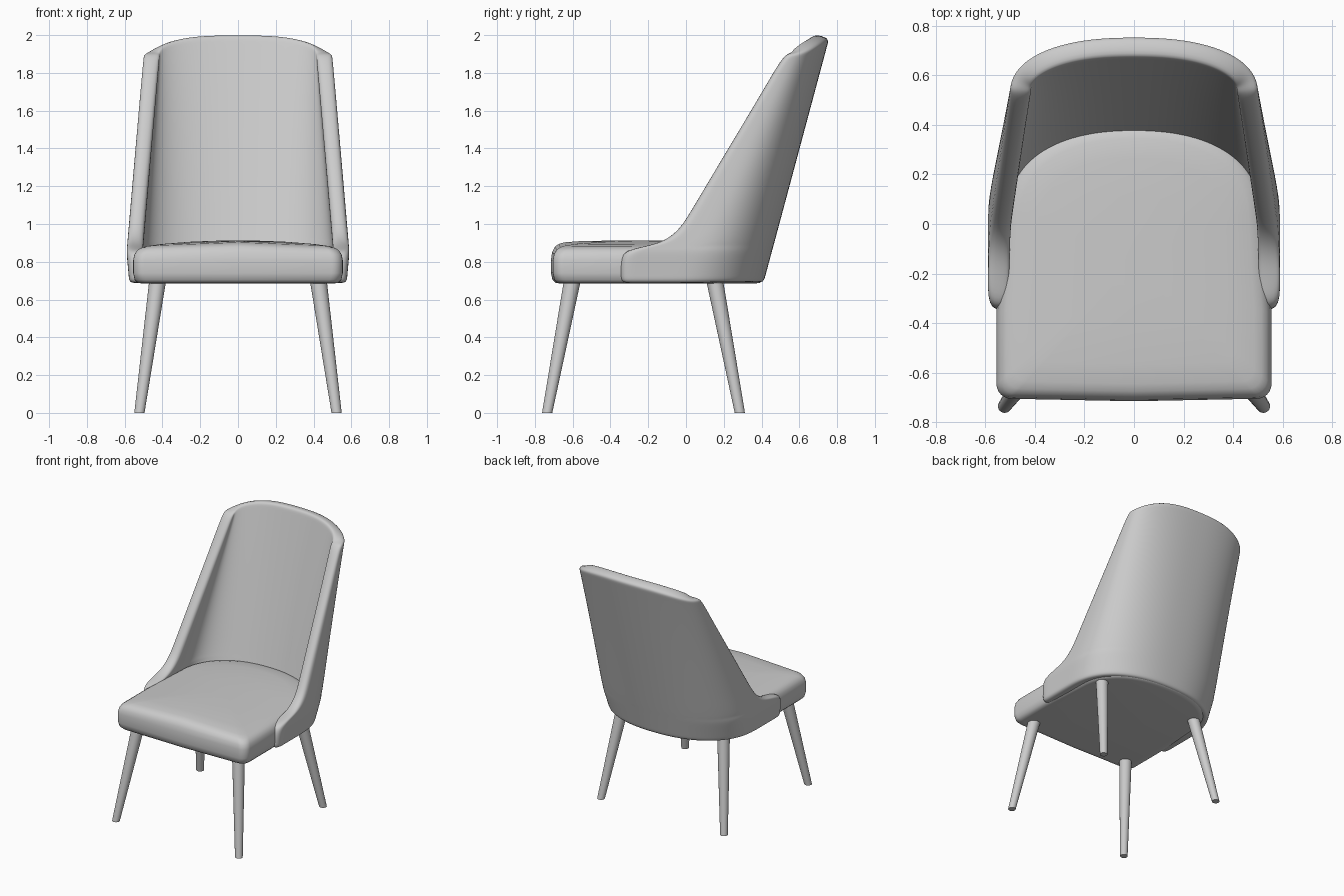
import bpy, bmesh, math
from mathutils import Vector

cube = bpy.data.objects.get("Cube")
if cube:
    bpy.data.objects.remove(cube)

grey = bpy.data.materials.new("light_grey")
grey.use_nodes = True
grey.diffuse_color = (0.6, 0.6, 0.6, 1)
grey.node_tree.nodes["Principled BSDF"].inputs["Base Color"].default_value = (0.6, 0.6, 0.6, 1)


def make_object(name, bm):
    bmesh.ops.recalc_face_normals(bm, faces=bm.faces)
    mesh = bpy.data.meshes.new(name)
    bm.to_mesh(mesh)
    bm.free()
    mesh.materials.append(grey)
    for p in mesh.polygons:
        p.use_smooth = True
    obj = bpy.data.objects.new(name, mesh)
    bpy.context.collection.objects.link(obj)
    return obj


def bridge(bm, a, b, closed):
    n = len(a)
    for i in range(n if closed else n - 1):
        j = (i + 1) % n
        bm.faces.new((a[i], a[j], b[j], b[i]))


def resample(points, count):
    """Evenly spaced points along a polyline."""
    dist = [0.0]
    for p, q in zip(points, points[1:]):
        dist.append(dist[-1] + (q - p).length)
    result, k = [], 0
    for i in range(count):
        target = dist[-1] * i / (count - 1)
        while k < len(points) - 2 and dist[k + 1] < target:
            k += 1
        t = (target - dist[k]) / max(dist[k + 1] - dist[k], 1e-9)
        result.append(points[k].lerp(points[k + 1], min(t, 1)))
    return result


def oval(a, n=2.3):
    c, s = math.cos(a), math.sin(a)
    return math.copysign(abs(c) ** (2 / n), c), abs(s) ** (2 / n)


# Wrap-around back shell: horizontal U sections, front edge as (z, y)
FRONT_EDGE = [(0.683, -0.345), (0.72, -0.35), (0.79, -0.35), (0.85, -0.335),
              (0.875, -0.27), (0.895, -0.17), (0.925, -0.10), (0.97, -0.045),
              (1.03, 0.0), (1.2, 0.10), (1.42, 0.232), (1.65, 0.37),
              (1.82, 0.47), (1.88, 0.51), (1.905, 0.54)]


def back_y(z):
    return 0.41 + (z - 0.685) * 0.268


def half_width(z):
    return 0.59 - 0.086 * (z - 0.85) if z > 0.85 else 0.59 - 0.09 * (0.85 - z)


bm = bmesh.new()
previous = None
for z, front in FRONT_EDGE:
    v = (z - 0.685) / 1.22
    w, depth = half_width(z), 0.44 - 0.25 * v
    side_y = max(back_y(z) - depth, front + 0.01)
    depth = back_y(z) - side_y
    path = [Vector((w, front, z))]
    for i in range(61):
        ox, oy = oval(math.pi * i / 60)
        path.append(Vector((w * ox, side_y + depth * oy, z)))
    path.append(Vector((-w, front, z)))
    row = []
    for p in resample(path, 29):
        # the top edge arches upward toward the middle
        rise = 0.08 * max(v, 0) ** 5 * (1 - abs(p.x / w) ** 3)
        row.append(bm.verts.new((p.x, p.y + 0.268 * rise, z + rise)))
    if previous:
        bridge(bm, previous, row, False)
    previous = row
shell = make_object("back_shell", bm)
# Outward normals so that the padding grows inward
if sum(p.normal.y * p.area for p in shell.data.polygons) < 0:
    shell.data.flip_normals()
solid = shell.modifiers.new("padding", "SOLIDIFY")
solid.thickness = 0.085
solid.offset = -1
sub = shell.modifiers.new("soften", "SUBSURF")
sub.levels = sub.render_levels = 2

# Seat cushion: rounded plan, crowned top
outline = [Vector((0.555, -0.36, 0))]
for i in range(41):
    ox, oy = oval(math.pi * i / 40)
    outline.append(Vector((0.53 * ox, 0.03 + 0.385 * oy, 0)))
outline.append(Vector((-0.555, -0.36, 0)))
for sx in (-1, 1):
    for i in range(7):
        a = math.pi / 2 * (i if sx < 0 else 6 - i) / 6
        x = 0.495 + 0.06 * math.cos(a)
        outline.append(Vector((sx * x, -0.645 - 0.06 * math.sin(a), 0)))
    if sx < 0:
        outline.append(Vector((0, -0.715, 0)))

bm = bmesh.new()
previous = None
LAYERS = [(0.05, 0.685), (0.025, 0.688), (0.008, 0.705), (0, 0.74), (0, 0.81),
          (0.006, 0.85), (0.02, 0.879), (0.04, 0.894), (0.07, 0.903), (0.15, 0.909),
          (0.3, 0.912), (0.46, 0.913)]
for inset, z in LAYERS:
    kx, ky = 1 - inset / 0.555, 1 - inset / 0.56
    row = []
    for p in outline:
        x, y = p.x * kx, -0.15 + (p.y + 0.15) * ky
        drop = 0.028 * (x / 0.55) ** 2 * max(0, (z - 0.8) / 0.11)
        row.append(bm.verts.new((x, y, z - drop)))
    if previous:
        bridge(bm, previous, row, True)
    else:
        bm.faces.new(row)
    previous = row
bm.faces.new(previous)
make_object("seat_cushion", bm)

# Splayed tapered legs
for name, top_y, foot_y in (("front", -0.60, -0.735), ("back", 0.15, 0.285)):
    for side, sx in (("left", 1), ("right", -1)):
        bm = bmesh.new()
        rings = []
        for x, y, z, r in ((0.522, foot_y, 0, 0.027), (0.424, top_y, 0.71, 0.045)):
            rings.append([bm.verts.new((sx * x + r * math.cos(k * math.tau / 24),
                                        y + r * math.sin(k * math.tau / 24), z))
                          for k in range(24)])
            bm.faces.new(rings[-1])
        bridge(bm, rings[0], rings[1], True)
        leg = make_object(f"{name}_{side}_leg", bm)
        bpy.context.view_layer.objects.active = leg
        bpy.ops.object.select_all(action="DESELECT")
        leg.select_set(True)
        bpy.ops.object.shade_smooth_by_angle(angle=math.radians(40))
